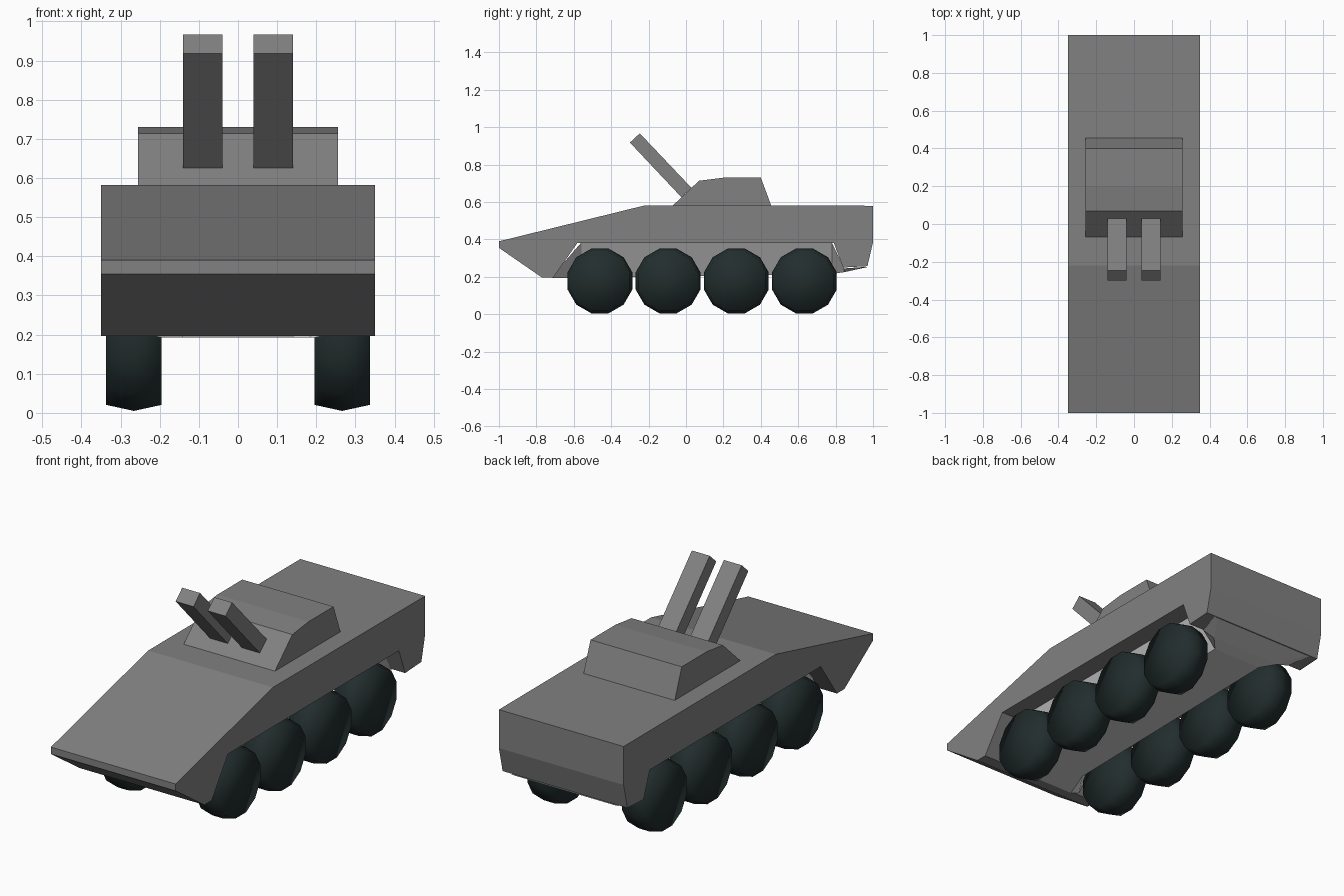
import bpy, bmesh, math

if "Cube" in bpy.data.objects:
    bpy.data.objects.remove(bpy.data.objects["Cube"])


def material(name, rgb):
    m = bpy.data.materials.new(name)
    m.diffuse_color = (*rgb, 1)
    m.use_nodes = True
    m.node_tree.nodes["Principled BSDF"].inputs["Base Color"].default_value = m.diffuse_color
    return m


GREY = material("armour grey", (0.22, 0.22, 0.22))
LIGHT = material("belly light grey", (0.65, 0.65, 0.65))
TYRE = material("tyre dark green", (0.016, 0.026, 0.026))


def finish(bm, name, mat, inward=False):
    bmesh.ops.recalc_face_normals(bm, faces=bm.faces)
    if inward:
        bmesh.ops.reverse_faces(bm, faces=bm.faces)
    mesh = bpy.data.meshes.new(name)
    bm.to_mesh(mesh)
    bm.free()
    mesh.materials.append(mat)
    ob = bpy.data.objects.new(name, mesh)
    bpy.context.collection.objects.link(ob)
    return ob


def extrude_profile(name, profile, x0, x1, mat):
    """Extrude a (y, z) outline across x."""
    bm = bmesh.new()
    face = bm.faces.new([bm.verts.new((x0, y, z)) for y, z in profile])
    ext = bmesh.ops.extrude_face_region(bm, geom=[face], use_keep_orig=True)
    for v in ext["geom"]:
        if isinstance(v, bmesh.types.BMVert):
            v.co.x = x1
    return finish(bm, name, mat)


# Hull with the long wheel arch cut into its side profile
extrude_profile("hull", [
    (-1, 0.39), (-0.22, 0.582), (1, 0.58), (1, 0.385), (0.97, 0.257),
    (0.84, 0.25), (0.79, 0.382), (-0.58, 0.382), (-0.71, 0.196),
    (-0.77, 0.196), (-1, 0.355)], -0.35, 0.35, GREY)

# Light belly pan between the wheels, an open sheet facing inward.
# Each station: y, half width at top, z at top, half width at keel, z at keel
bm = bmesh.new()
rows = []
for y, xt, zt, xk, zk in ((-0.715, 0.25, 0.205, 0.20, 0.193),
                          (-0.56, 0.25, 0.383, 0.14, 0.194),
                          (0.78, 0.25, 0.383, 0.14, 0.215),
                          (0.845, 0.27, 0.245, 0.20, 0.225),
                          (0.97, 0.30, 0.254, 0.28, 0.252)):
    rows.append([bm.verts.new((x, y, z)) for x, z in
                 ((-xt, zt), (-xk, zk), (xk, zk), (xt, zt))])
for a, b in zip(rows, rows[1:]):
    for i in range(3):
        # winding gives normals that point up into the hull
        bm.faces.new((a[i], a[i + 1], b[i + 1], b[i]))
mesh = bpy.data.meshes.new("belly_pan")
bm.to_mesh(mesh)
bm.free()
mesh.materials.append(LIGHT)
bpy.context.collection.objects.link(bpy.data.objects.new("belly_pan", mesh))

# Turret
extrude_profile("turret", [
    (-0.07, 0.582), (0.07, 0.714), (0.20, 0.73), (0.40, 0.73),
    (0.458, 0.575)], -0.256, 0.256, GREY)

# Twin square barrels
for side, label in ((-1, "left"), (1, "right")):
    extrude_profile(label + "_barrel", [
        (-0.30, 0.918), (-0.247, 0.967), (0.03, 0.675), (-0.025, 0.626)],
        side * 0.04, side * 0.14, GREY)


# Eleven-sided wheel with a raised middle ridge
def wheel(name, cx, cy, sides=12):
    bm = bmesh.new()
    rings = []
    for dx, r in ((-0.071, 0.163), (0, 0.179), (0.071, 0.163)):
        ring = []
        for i in range(sides):
            a = 2 * math.pi * (i + 0.5) / sides
            ring.append(bm.verts.new((cx + dx, cy + r * math.cos(a),
                                      0.178 + r * math.sin(a))))
        rings.append(ring)
    for a, b in zip(rings, rings[1:]):
        for i in range(sides):
            j = (i + 1) % sides
            bm.faces.new((a[i], a[j], b[j], b[i]))
    # Flat caps
    bm.faces.new(rings[0])
    bm.faces.new(rings[-1])
    for f in bm.faces:
        f.smooth = True
    finish(bm, name, TYRE)


for side, label in ((-1, "left"), (1, "right")):
    for n, y in enumerate((-0.46, -0.096, 0.269, 0.633), 1):
        wheel(f"{label}_wheel_{n}", side * 0.266, y)
